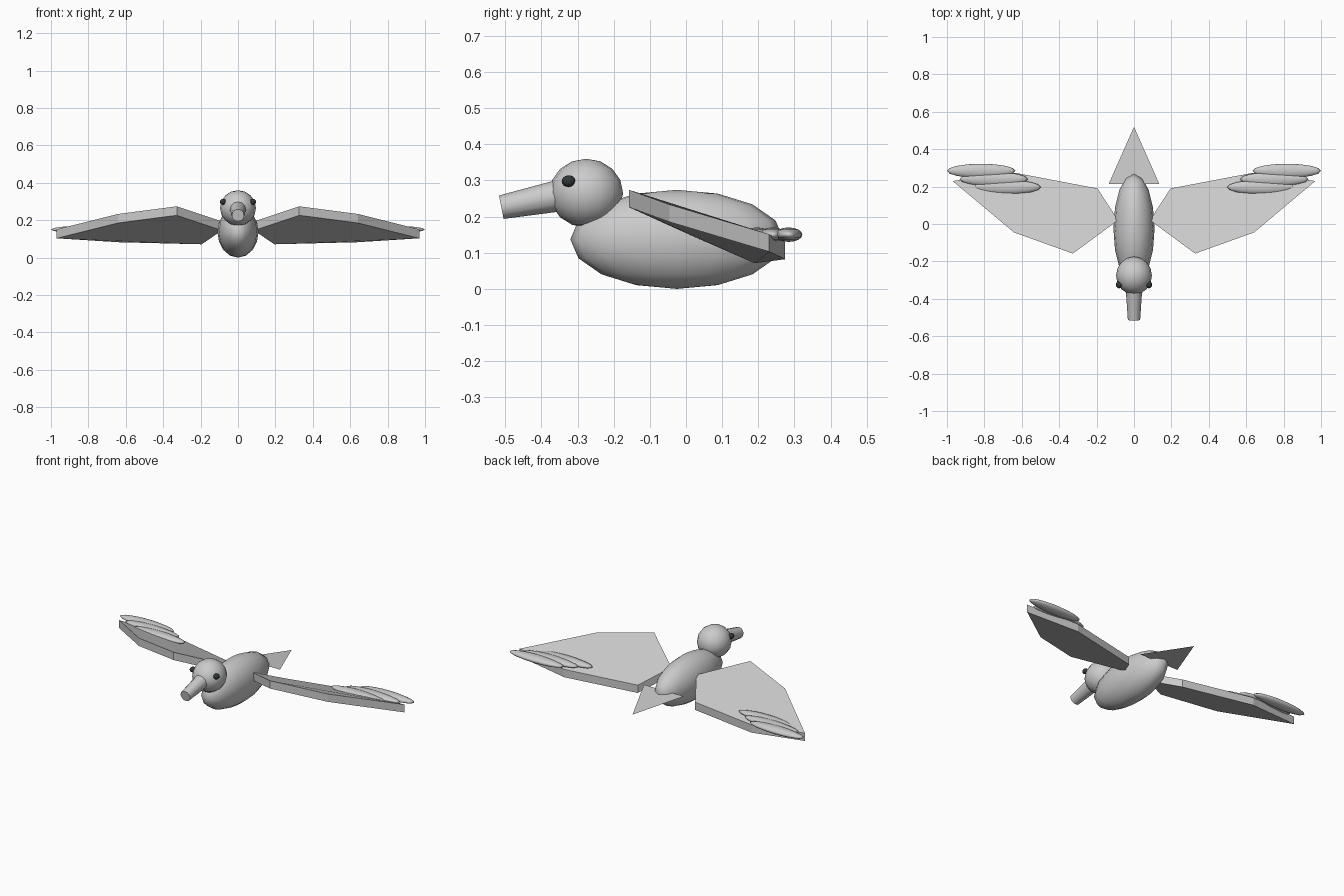
import bpy, bmesh, math
from mathutils import Vector

if "Cube" in bpy.data.objects:
    bpy.data.objects.remove(bpy.data.objects["Cube"])


def ellipsoid(name, loc, radii, segs=16, rings=8):
    bpy.ops.mesh.primitive_uv_sphere_add(segments=segs, ring_count=rings, radius=1, location=loc)
    ob = bpy.context.object
    ob.name = name
    ob.scale = radii
    bpy.ops.object.transform_apply(location=False, rotation=False, scale=True)
    bpy.ops.object.shade_smooth()
    return ob


def finish(name, bm):
    bmesh.ops.recalc_face_normals(bm, faces=bm.faces)
    me = bpy.data.meshes.new(name)
    bm.to_mesh(me)
    bm.free()
    ob = bpy.data.objects.new(name, me)
    bpy.context.collection.objects.link(ob)
    return ob


# Body and head
ellipsoid("body", (0, -0.025, 0.137), (0.11, 0.295, 0.137))
ellipsoid("head", (0, -0.276, 0.265), (0.096, 0.102, 0.095))

# Beak: tapered, tilted slightly down
base, tip = Vector((0, -0.305, 0.267)), Vector((0, -0.511, 0.226))
axis = tip - base
bpy.ops.mesh.primitive_cone_add(vertices=12, radius1=0.047, radius2=0.033, depth=axis.length,
                                location=(base + tip) / 2,
                                rotation=axis.to_track_quat('Z', 'Y').to_euler())
beak = bpy.context.object
beak.name = "beak"
bpy.ops.object.shade_smooth_by_angle(angle=math.radians(40))

# Tail: a single thin triangle
bm = bmesh.new()
bm.faces.new([bm.verts.new(p) for p in
              ((-0.135, 0.215, 0.148), (0.135, 0.215, 0.148), (0, 0.52, 0.116))])
finish("tail", bm)

dark = bpy.data.materials.new("eye_dark")
dark.diffuse_color = (0.03, 0.04, 0.04, 1)
dark.use_nodes = True
dark.node_tree.nodes["Principled BSDF"].inputs["Base Color"].default_value = dark.diffuse_color

# Underside outline of one wing, from the root around the leading edge
wing = [(0.085, 0.02, 0.145), (0.327, -0.158, 0.226), (0.642, -0.045, 0.185),
        (0.97, 0.23, 0.103), (0.638, 0.274, 0.082), (0.195, 0.19, 0.071)]
thickness = 0.048
feathers = [(0.817, 0.284), (0.75, 0.24), (0.68, 0.197)]

for side, s in (("right", 1), ("left", -1)):
    # Eye
    eye = ellipsoid(f"eye_{side}", (s * 0.08, -0.325, 0.298), (0.017, 0.019, 0.016), 12, 8)
    eye.data.materials.append(dark)

    # Wing slab
    bm = bmesh.new()
    low = [bm.verts.new((s * x, y, z)) for x, y, z in wing]
    top = [bm.verts.new((s * x, y, z + thickness)) for x, y, z in wing]
    bm.faces.new(low)
    bm.faces.new(top)
    n = len(wing)
    for i in range(n):
        j = (i + 1) % n
        bm.faces.new((low[i], low[j], top[j], top[i]))
    finish(f"wing_{side}", bm)

    # Wing tip feathers
    for i, (x, y) in enumerate(feathers):
        ellipsoid(f"feather_{side}_{i + 1}", (s * x, y, 0.15), (0.183, 0.038, 0.02))
